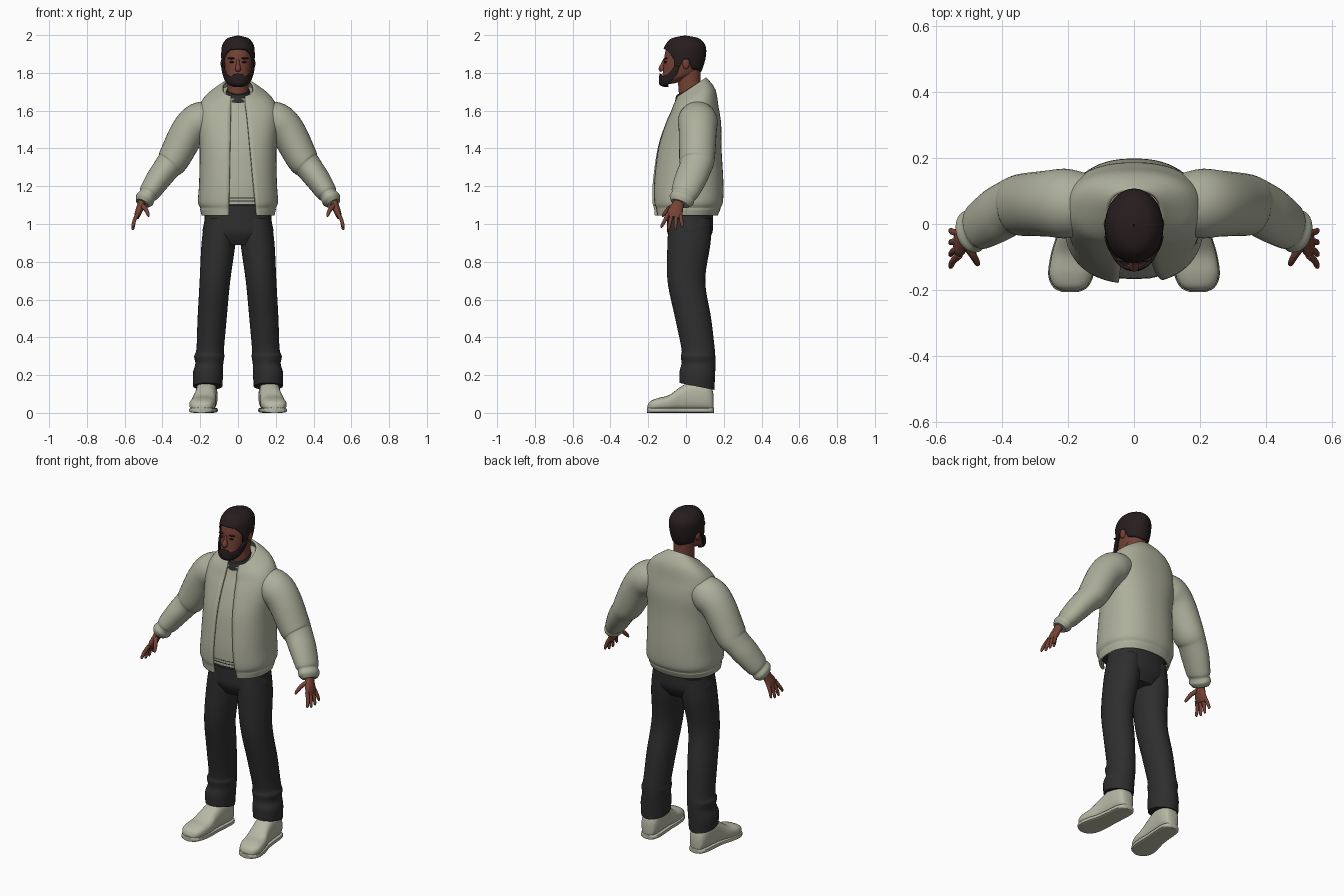
import bpy, bmesh
from math import sin, cos, asin, pi, tau, radians, copysign
from mathutils import Vector

if "Cube" in bpy.data.objects:
    bpy.data.objects.remove(bpy.data.objects["Cube"])

X, Y, Z = Vector((1, 0, 0)), Vector((0, 1, 0)), Vector((0, 0, 1))
made = []


def material(name, r, g, b):
    mat = bpy.data.materials.new(name)
    mat.use_nodes = True
    mat.diffuse_color = (r, g, b, 1)
    shader = mat.node_tree.nodes["Principled BSDF"]
    shader.inputs["Base Color"].default_value = (r, g, b, 1)
    shader.inputs["Roughness"].default_value = 0.8
    return mat


SAGE = material("sage cloth", 0.42, 0.43, 0.33)
SHOE = material("pale shoe", 0.48, 0.48, 0.38)
BLACK = material("black cloth", 0.027, 0.027, 0.028)
SKIN = material("brown skin", 0.18, 0.055, 0.036)
LIP = material("lip", 0.2, 0.075, 0.06)
HAIR = material("dark hair", 0.02, 0.012, 0.013)
EYE = material("eye", 0.012, 0.008, 0.008)


def spline(rows, steps=6):
    """Smooth curve through rows of numbers."""
    out = []
    for i in range(len(rows) - 1):
        quad = [rows[max(i - 1, 0)], rows[i], rows[i + 1], rows[min(i + 2, len(rows) - 1)]]
        for k in range(steps):
            t = k / steps
            out.append([b + 0.5 * t * (c - a + t * (2 * a - 5 * b + 4 * c - d + t * (3 * (b - c) + d - a)))
                        for a, b, c, d in zip(*quad)])
    return out + [list(rows[-1])]


def power(v, p):
    return copysign(abs(v) ** p, v)


def ring(center, u, v, a, b, n=32, p=1.0, start=0.0, end=None):
    """Rounded-box outline, or an open arc of it, starting at the front."""
    span, count = (tau, n) if end is None else (end - start, n - 1)
    angles = [start + span * i / count for i in range(n)]
    return [center + u * (a * power(sin(t), p)) - v * (b * power(cos(t), p)) for t in angles]


def loft(name, rings, mat, closed=True, caps=True, side=1, thick=0):
    bm = bmesh.new()
    grid = [[bm.verts.new((co.x * side, co.y, co.z)) for co in r] for r in rings]
    n = len(grid[0])
    for low, high in zip(grid, grid[1:]):
        for j in range(n if closed else n - 1):
            k = (j + 1) % n
            bm.faces.new((low[j], low[k], high[k], high[j]))
    if caps:
        bm.faces.new(grid[0])
        bm.faces.new(grid[-1])
    bmesh.ops.remove_doubles(bm, verts=bm.verts, dist=0.0002)
    bmesh.ops.recalc_face_normals(bm, faces=bm.faces)
    mesh = bpy.data.meshes.new(name)
    bm.to_mesh(mesh)
    bm.free()
    mesh.materials.append(mat)
    obj = bpy.data.objects.new(name, mesh)
    bpy.context.collection.objects.link(obj)
    if thick:
        solid = obj.modifiers.new("thickness", "SOLIDIFY")
        solid.thickness, solid.offset = thick, -1
    made.append(obj)
    return obj


def column(name, rows, mat, p=1.0, side=1):
    """Upright loft from rows of z, x, half width, y, half depth, tilt."""
    rings = [ring(Vector((x, y, z)), X, Y + Z * tilt, a, b, p=p)
             for z, x, a, y, b, tilt in spline(rows)]
    return loft(name, rings, mat, side=side)


def tube(name, rows, mat, n=24, side=1):
    """Bent tube from rows of x, y, z, half depth, half thickness."""
    pts = spline(rows)
    mid = [Vector(r[:3]) for r in pts]
    rings = []
    for i, r in enumerate(pts):
        along = (mid[min(i + 1, len(mid) - 1)] - mid[max(i - 1, 0)]).normalized()
        v = (Y - along * Y.dot(along)).normalized()
        rings.append(ring(mid[i], v.cross(along), v, r[4], r[3], n))
    return loft(name, rings, mat, side=side)


def blob(name, center, size, mat, side=1):
    c = Vector(center)
    rings = [ring(c + Z * (-cos(k * pi / 10) * size[2]), X, Y,
                  size[0] * sin(k * pi / 10), size[1] * sin(k * pi / 10), 16) for k in range(11)]
    return loft(name, rings, mat, caps=False, side=side)


# Jacket body, open down the front: z, half width, y, half depth, tilt
body = [(1.045, 0.193, 0.0, 0.168, 0), (1.075, 0.2, 0.005, 0.176, 0), (1.085, 0.2, 0.005, 0.178, 0),
        (1.12, 0.212, 0.008, 0.188, 0), (1.22, 0.206, 0.01, 0.188, 0), (1.4, 0.203, 0.018, 0.17, 0),
        (1.53, 0.215, 0.038, 0.148, 0), (1.61, 0.21, 0.046, 0.126, 0.1),
        (1.675, 0.17, 0.045, 0.11, 0.35), (1.725, 0.083, 0.028, 0.078, 0.65)]
SOFT = 0.85


def edge(x, half):
    return asin((x / half) ** (1 / SOFT))


rings = []
for z, a, y, b, tilt in spline(body):
    drop = max(1.67 - z, 0)
    rings.append(ring(Vector((0, y, z)), X, Y + Z * tilt, a, b, 56, SOFT,
                      edge(0.037 + 0.1 * drop, a), tau - edge(0.037 + 0.02 * drop, a)))
loft("jacket_body", rings, SAGE, closed=False, caps=False, thick=0.012)

# Shirt just inside the jacket, with dark collar and hem lines
inner = [(z, 0, a - 0.013, y, b - 0.014, tilt) for z, a, y, b, tilt in body[3:]]
column("shirt", [(1.1, *inner[0][1:])] + inner[1:-1] + [(1.7, 0, 0.075, 0.02, 0.075, 0.5)], SAGE, SOFT)
column("shirt_collar", [(1.67, 0, 0.068, 0.013, 0.073, 0.4), (1.695, 0, 0.064, 0.015, 0.07, 0.4),
                        (1.71, 0, 0.06, 0.016, 0.066, 0.4)], BLACK)
for i, z in enumerate((1.1, 1.122, 1.138)):
    half = 0.006 if i == 0 else 0.002
    column("shirt_hem_line_%d" % (i + 1),
           [(z + s * half, 0, 0.2, 0.008, 0.1755, 0) for s in (-1, 1)], BLACK, SOFT)

# Trouser seat
column("trouser_seat", [(1.13, 0, 0.175, 0.02, 0.118, 0), (1.02, 0, 0.178, 0.022, 0.122, 0),
                        (0.95, 0, 0.183, 0.02, 0.118, 0), (0.89, 0, 0.11, 0.018, 0.085, 0)], BLACK, 0.9)

leg = [(1.03, 0.09, 0.085, 0.022, 0.112, 0), (0.9, 0.103, 0.09, 0.016, 0.114, 0),
       (0.7, 0.122, 0.081, 0.002, 0.1, 0), (0.5, 0.137, 0.077, 0.038, 0.095, 0),
       (0.34, 0.147, 0.073, 0.064, 0.088, 0), (0.3, 0.152, 0.08, 0.064, 0.091, 0),
       (0.26, 0.152, 0.074, 0.066, 0.09, 0), (0.21, 0.159, 0.08, 0.06, 0.094, -0.1),
       (0.14, 0.16, 0.077, 0.058, 0.092, -0.2)]
sleeve = [(0.12, 0.06, 1.57, 0.085, 0.08), (0.2, 0.062, 1.545, 0.105, 0.1),
          (0.265, 0.062, 1.485, 0.1, 0.094), (0.34, 0.058, 1.345, 0.094, 0.084),
          (0.375, 0.05, 1.3, 0.086, 0.072), (0.42, 0.025, 1.24, 0.084, 0.066),
          (0.467, -0.005, 1.17, 0.074, 0.056), (0.48, -0.014, 1.15, 0.065, 0.047),
          (0.495, -0.024, 1.128, 0.067, 0.051), (0.507, -0.033, 1.108, 0.05, 0.036)]
# Shoe rows: y, x, half width, height
shoe = [(0.146, 0.162, 0.022, 0.09), (0.135, 0.162, 0.042, 0.13), (0.1, 0.163, 0.054, 0.16),
        (0.03, 0.168, 0.056, 0.165), (-0.03, 0.174, 0.058, 0.135), (-0.09, 0.183, 0.066, 0.092),
        (-0.15, 0.191, 0.066, 0.076), (-0.188, 0.193, 0.05, 0.06), (-0.203, 0.193, 0.022, 0.04)]

for side, word in ((1, "left"), (-1, "right")):
    column(word + "_trouser_leg", leg, BLACK, side=side)
    tube(word + "_sleeve", sleeve, SAGE, 32, side)

    # Shoe upper and the slightly wider sole
    upper = [ring(Vector((x, y, h / 2 + 0.006)), X, Z, a, h / 2 - 0.004, 28, 0.75)
             for y, x, a, h in spline(shoe)]
    loft(word + "_shoe", upper, SHOE, side=side)
    sole = [ring(Vector((x, y * 1.02, 0.014)), X, Z, a * 1.05, 0.014, 16, 0.5)
            for y, x, a, h in spline(shoe)]
    loft(word + "_sole", sole, SHOE, side=side)

    # Hand: palm, four fingers and a thumb
    tube(word + "_palm", [(0.503, -0.03, 1.13, 0.027, 0.022), (0.515, -0.045, 1.095, 0.032, 0.02),
                          (0.528, -0.058, 1.06, 0.041, 0.018), (0.537, -0.064, 1.035, 0.036, 0.013)],
         SKIN, 20, side)
    for i in range(4):
        y0, y1 = -0.095 + 0.022 * i, -0.128 + 0.036 * i
        tip = 0.985 - 0.018 * sin((i + 0.3) * pi / 3.5)
        tube("%s_finger_%d" % (word, i + 1),
             [(0.53, y0, 1.055, 0.011, 0.011), (0.548, (y0 + y1) / 2, 1.02, 0.01, 0.01),
              (0.556, y1, tip + 0.01, 0.008, 0.008), (0.556, y1, tip, 0.003, 0.003)], SKIN, 10, side)
    tube(word + "_thumb", [(0.512, -0.06, 1.1, 0.014, 0.014), (0.49, -0.092, 1.08, 0.012, 0.012),
                           (0.476, -0.118, 1.05, 0.009, 0.009), (0.474, -0.125, 1.038, 0.003, 0.003)],
         SKIN, 10, side)

    # Face details
    blob(word + "_ear", (0.081, 0.0, 1.85), (0.011, 0.019, 0.03), SKIN, side)
    blob(word + "_eye", (0.032, -0.108, 1.857), (0.014, 0.008, 0.005), EYE, side)
    blob(word + "_eyebrow", (0.034, -0.107, 1.877), (0.021, 0.009, 0.005), HAIR, side)

# Neck and head
column("neck", [(1.65, 0, 0.062, 0.03, 0.064, 0), (1.72, 0, 0.056, 0.02, 0.06, 0),
                (1.82, 0, 0.058, 0.015, 0.062, 0)], SKIN)
skull = spline([(1.742, 0.004, -0.085, 0.004), (1.748, 0.035, -0.085, 0.036), (1.77, 0.058, -0.06, 0.066),
                (1.8, 0.069, -0.03, 0.093), (1.85, 0.078, -0.016, 0.102), (1.9, 0.08, -0.008, 0.104),
                (1.94, 0.075, -0.004, 0.095), (1.972, 0.05, -0.004, 0.064), (1.985, 0.002, -0.004, 0.003)], 8)
loft("head", [ring(Vector((0, y, z)), X, Y, a, b, 40) for z, a, y, b in skull], SKIN)
tube("nose", [(0, -0.11, 1.872, 0.01, 0.007), (0, -0.12, 1.845, 0.013, 0.01),
              (0, -0.126, 1.822, 0.019, 0.016), (0, -0.122, 1.812, 0.012, 0.012)], SKIN, 14)
blob("lips", (0, -0.129, 1.779), (0.022, 0.009, 0.005), LIP)


def blend(table, v):
    """Read a value, or a row of values, between the rows of a table."""
    for lo, hi in zip(table, table[1:]):
        if v <= hi[0]:
            f = max(0, (v - lo[0]) / (hi[0] - lo[0]))
            return [a + f * (b - a) for a, b in zip(lo, hi)]
    return list(table[-1])


def on_head(t, z, scale):
    _, a, y, b = blend(skull, z)
    center = Vector((0, -0.004, 1.87))
    return center + (Vector((a * sin(t), y - b * cos(t), z)) - center) * scale


# Hair cap with a shaped hairline, sideburns and nape
hairline = [(0, 1.922), (0.55, 1.918), (0.85, 1.9), (1.1, 1.875), (1.2, 1.83), (1.42, 1.825),
            (1.55, 1.87), (1.85, 1.87), (2.1, 1.825), (pi, 1.81)]
cols = [tau * j / 96 for j in range(96)]
hair = []
for k in range(19):
    s = sin(k / 18 * pi / 2)
    lows = [blend(hairline, min(t, tau - t))[1] for t in cols]
    hair.append([on_head(t, lo + (1.985 - lo) * s, 1.11) for t, lo in zip(cols, lows)])
loft("hair", hair, HAIR, caps=False, thick=0.011)

# Beard wrapped round the jaw up to the sideburns
beardline = [(0, 1.8), (0.3, 1.797), (0.5, 1.784), (0.9, 1.795), (1.2, 1.835), (1.42, 1.84)]
cols = [1.42 * (j / 24 - 1) for j in range(49)]
beard = [[on_head(t, 1.743 + (blend(beardline, abs(t))[1] - 1.743) * (k / 12) ** 1.5, 1.07) for t in cols]
         for k in range(13)]
loft("beard", beard, HAIR, closed=False, caps=False, thick=0.009)

# Smooth shading with crisp edges
bpy.ops.object.select_all(action="DESELECT")
for obj in made:
    obj.select_set(True)
bpy.context.view_layer.objects.active = made[0]
bpy.ops.object.shade_smooth_by_angle(angle=radians(50))
